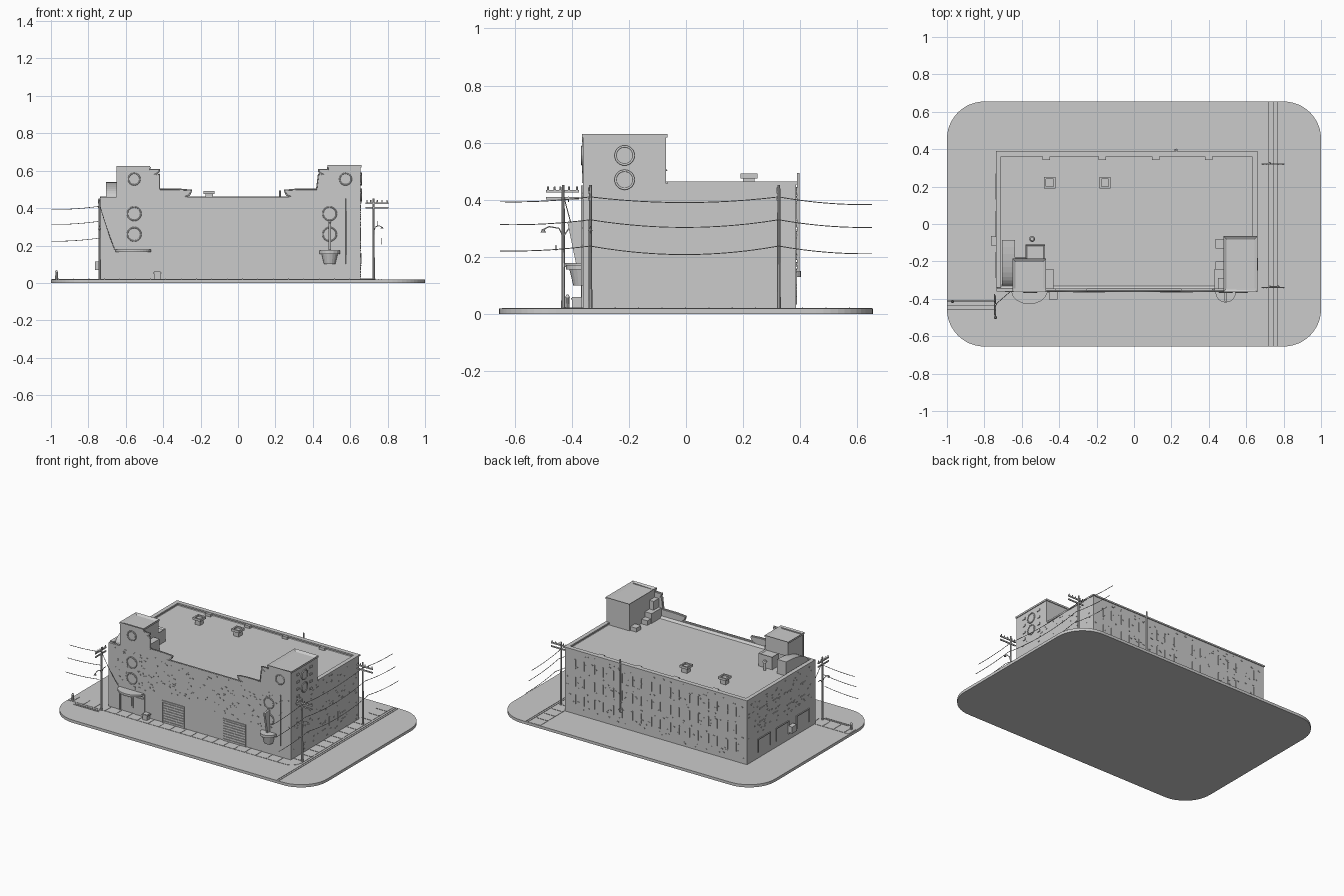
import bpy, bmesh, math, random
from mathutils import Matrix, Vector
random.seed(4)

def finish(name, bm):
    bmesh.ops.recalc_face_normals(bm, faces=bm.faces[:])
    me = bpy.data.meshes.new(name)
    bm.to_mesh(me)
    bm.free()
    ob = bpy.data.objects.new(name, me)
    bpy.context.collection.objects.link(ob)
    return ob

def boxes(name, items):
    """One mesh of boxes, each (x0, x1, y0, y1, z0, z1)."""
    bm = bmesh.new()
    for x0, x1, y0, y1, z0, z1 in items:
        m = Matrix.Translation(((x0+x1)/2, (y0+y1)/2, (z0+z1)/2)) @ Matrix.Diagonal((x1-x0, y1-y0, z1-z0, 1))
        bmesh.ops.create_cube(bm, size=1, matrix=m)
    return finish(name, bm)

def prism(name, pts, vec, rim=0, sink=0):
    """Extrude a closed outline; optionally sink its far cap inside a rim."""
    bm = bmesh.new()
    f = bm.faces.new([bm.verts.new(p) for p in pts])
    g = bmesh.ops.extrude_face_region(bm, geom=[f], use_keep_orig=True)['geom']
    bmesh.ops.translate(bm, verts=[v for v in g if isinstance(v, bmesh.types.BMVert)], vec=vec)
    bmesh.ops.recalc_face_normals(bm, faces=bm.faces[:])
    if rim:
        top = max(bm.faces, key=lambda q: q.calc_center_median().z)
        bmesh.ops.inset_region(bm, faces=[top], thickness=rim)
        bmesh.ops.translate(bm, verts=top.verts[:], vec=(0, 0, -sink))
    return finish(name, bm)

def rect(x0, x1, y0, y1, z):
    return [(x0, y0, z), (x1, y0, z), (x1, y1, z), (x0, y1, z)]

def arc(cx, cy, r, a0, a1, n=10, ry=None):
    ry = r if ry is None else ry
    return [(cx + r*math.cos(math.radians(a0+(a1-a0)*i/n)),
             cy + ry*math.sin(math.radians(a0+(a1-a0)*i/n))) for i in range(n+1)]

def rods(name, paths, r):
    cu = bpy.data.curves.new(name, 'CURVE')
    cu.dimensions, cu.bevel_depth, cu.bevel_resolution, cu.use_fill_caps = '3D', r, 1, True
    for p in paths:
        s = cu.splines.new('POLY')
        s.points.add(len(p)-1)
        for q, c in zip(s.points, p):
            q.co = (*c, 1)
    ob = bpy.data.objects.new(name, cu)
    bpy.context.collection.objects.link(ob)

def cones(name, items, n=12):
    """Upright frustums (x, y, z0, z1, bottom radius, top radius)."""
    bm = bmesh.new()
    for x, y, z0, z1, a, b in items:
        bmesh.ops.create_cone(bm, cap_ends=True, segments=n, radius1=a, radius2=b, depth=z1-z0,
                              matrix=Matrix.Translation((x, y, (z0+z1)/2)))
    return finish(name, bm)

G = 0.019
L, R, F, B = -0.735, 0.655, -0.36, 0.385

# rounded ground slab
out = []
for sx, sy, a in ((1, 1, 0), (-1, 1, 90), (-1, -1, 180), (1, -1, 270)):
    out += arc(sx*0.8, sy*0.455, 0.2, a, a+90, 12)
prism('ground_slab', [(x, y, 0) for x, y in out], (0, 0, G))

# pavement along the front and right, with slab joints
walk = [(-0.995, F+0.01), (R, F+0.01), (R, 0.652), (0.735, 0.652)]
walk += arc(0.655, -0.35, 0.08, 0, -90) + [(-0.995, -0.43)]
prism('pavement', [(x, y, G) for x, y in walk], (0, 0, 0.002))
joints = [(x-0.002, x+0.002, -0.43, F, G, 0.023) for x in [-0.96+0.082*i for i in range(20)]]
joints += [(R, 0.735, y-0.002, y+0.002, G, 0.023) for y in [-0.33+0.082*i for i in range(12)]]
boxes('pavement_joints', joints)
boxes('road_lines', [(-0.93, -0.74, y, y+0.003, G, 0.0215) for y in (-0.45, -0.463)]
      + [(x, x+0.003, -0.645, 0.645, G, 0.0215) for x in (0.75, 0.765)])

# main block with sunken roof, parapet coping
prism('main_block', rect(L, R, F+0.012, B, G), (0, 0, 0.457-G), 0.025, 0.014)
boxes('coping', [(L-0.004, R+0.004, B-0.025, B+0.006, 0.453, 0.463),
                 (L-0.004, L+0.024, F+0.02, B, 0.453, 0.463),
                 (R-0.024, R+0.004, -0.065, B, 0.453, 0.463)]
      + [(x-0.02, x+0.02, 0.342, 0.365, 0.44, 0.46) for x in (-0.47, -0.17, 0.115, 0.4)])

# stepped front wall with concave shoulders
half = [(0.47, 0.62), (0.47, 0.605)] + arc(0.445, 0.605, 0.025, 180, 270, 6)
half += [(0.42, 0.58), (0.42, 0.5), (0.32, 0.5)] + arc(0.285, 0.495, 0.035, 180, 270, 6)
left = [(-x, z) for x, z in half]
right = [(x+0.01 if z > 0.52 else x, z) for x, z in half[::-1]]
face = [(L, G), (L, 0.46), (-0.65, 0.46), (-0.65, 0.62)] + left + right + [(R, 0.625), (R, G)]
prism('front_wall', [(x, F, z) for x, z in face], (0, 0.014, 0))
path = [(x, F, z+0.001) for x, z in left + right]
rods('front_wall_trim', [path], 0.004)

# corner towers
prism('right_tower', rect(0.482, R, F+0.002, -0.07, 0.43), (0, 0, 0.195), 0.02, 0.015)
prism('right_tower_cap', rect(0.478, R+0.005, F-0.004, -0.065, 0.618), (0, 0, 0.012), 0.024, 0.011)
lt = [(-0.645, F+0.002), (-0.475, F+0.002), (-0.475, -0.11), (-0.58, -0.11), (-0.58, -0.18), (-0.645, -0.18)]
prism('left_tower_base', [(x, y, 0.43) for x, y in lt], (0, 0, 0.1), 0.012, 0.008)
prism('left_tower', rect(-0.645, -0.475, F+0.002, -0.19, 0.43), (0, 0, 0.185), 0.02, 0.015)
prism('left_tower_cap', rect(-0.65, -0.47, F-0.004, -0.185, 0.612), (0, 0, 0.012), 0.024, 0.011)
boxes('tower_steps', [(0.43, 0.482, F+0.01, -0.24, 0.44, 0.51), (0.45, 0.482, F+0.01, -0.29, 0.5, 0.57),
                      (-0.475, -0.43, F+0.01, -0.24, 0.44, 0.52)])
# curved lean-to beside the left tower
ramp = arc(-0.085, 0.45, 0.245, 180, 90, 10, 0.09) + [(-0.085, 0.43), (-0.33, 0.43)]
prism('curved_lean_to', [(-0.705, y, z) for y, z in ramp], (0.07, 0, 0))

# roof vents and small roof gear
boxes('roof_vents', [v for x in (-0.45, -0.155) for v in
      ((x-0.02, x+0.02, 0.2, 0.24, 0.44, 0.475), (x-0.03, x+0.03, 0.19, 0.25, 0.475, 0.481),
       (x-0.03, x+0.03, 0.19, 0.2, 0.48, 0.491), (x-0.03, x+0.03, 0.24, 0.25, 0.48, 0.491),
       (x-0.03, x-0.02, 0.19, 0.25, 0.48, 0.491), (x+0.02, x+0.03, 0.19, 0.25, 0.48, 0.491))])
boxes('air_units', [(0.435, 0.48, -0.13, -0.08, 0.44, 0.47), (L-0.03, L, -0.115, -0.065, 0.07, 0.115),
                    (0.435, 0.48, -0.24, -0.2, 0.44, 0.475)])
cones('roof_pipe', [(-0.545, -0.08, 0.44, 0.5, 0.009, 0.009), (-0.545, -0.08, 0.5, 0.508, 0.016, 0.01)])
rods('back_mast', [[(0.225, B+0.008, 0.14), (0.225, B+0.008, 0.494)]], 0.005)
cones('mast_box', [(0.225, B+0.008, 0.13, 0.15, 0.01, 0.01)], 8)

# round windows on the front and the right tower side
def round_window(name, c, r, axis):
    rot = Matrix.Rotation(math.radians(90), 4, 'X' if axis == 'y' else 'Y')
    bm = bmesh.new()
    bmesh.ops.create_cone(bm, cap_ends=True, segments=24, radius1=r, radius2=r, depth=0.008,
                          matrix=Matrix.Translation(c) @ rot)
    finish(name, bm)
    u = Vector((1, 0, 0)) if axis == 'y' else Vector((0, 1, 0))
    d = Vector((0, -0.004, 0)) if axis == 'y' else Vector((0.004, 0, 0))
    rods(name + '_rim', [[Vector(c) + d + u*r*math.cos(i*math.pi/12) + Vector((0, 0, r*math.sin(i*math.pi/12)))
                          for i in range(25)]], 0.004)
for i, (x, z) in enumerate([(-0.555, 0.555), (-0.555, 0.37), (-0.555, 0.26), (0.575, 0.555), (0.49, 0.37), (0.49, 0.26)]):
    round_window(f'front_round_window_{i}', (x, F, z), 0.031 if z > 0.5 else 0.036, 'y')
for i, z in enumerate((0.555, 0.47)):
    round_window(f'side_round_window_{i}', (R, -0.215, z), 0.032, 'x')
boxes('tower_slots', [(R, R+0.005, y-0.012, y+0.012, z, z+0.014) for y in (-0.285, -0.145)
                      for z in (0.575, 0.525, 0.475, 0.425)])

# shutters, entrance and their frames
front = []
for a, b in ((-0.325, -0.155), (0.14, 0.315)):
    front += [(a, a+0.006, F-0.006, F, G, 0.17), (b-0.006, b, F-0.006, F, G, 0.17), (a, b, F-0.006, F, 0.162, 0.172)]
    front += [(a+0.006, b-0.006, F-0.004, F, z, z+0.014) for z in [G+0.0178*i for i in range(8)]]
boxes('roller_shutters', front)
boxes('entrance', [(-0.65, -0.642, F-0.008, F, G, 0.175), (-0.465, -0.457, F-0.008, F, G, 0.175),
                   (-0.65, -0.457, F-0.008, F, 0.155, 0.175), (-0.535, -0.465, F-0.005, F, G, 0.14),
                   (-0.63, -0.545, F-0.005, F, 0.06, 0.14), (-0.62, -0.555, F-0.007, F, 0.07, 0.13)])
prism('entrance_canopy', [(x, y, 0.165) for x, y in arc(-0.56, F, 0.095, 180, 360, 16, 0.068)], (0, 0, 0.014))
boxes('street_boxes', [(-0.45, -0.415, -0.4, -0.365, G, 0.06), (-0.455, -0.41, -0.403, -0.363, 0.05, 0.056)])

# bell-shaped bracket and blade sign on the right corner
cones('bracket_bell', [(0.49, F-0.005, 0.1, 0.155, 0.03, 0.043), (0.49, F-0.005, 0.155, 0.172, 0.055, 0.055)], 16)
blade = [(-0.36, 0.175), (-0.385, 0.175), (-0.415, 0.32), (-0.36, 0.325)]
prism('blade_sign', [(0.484, y, z) for y, z in blade], (0.012, 0, 0))
rods('downpipe', [[(0.58, F-0.004, 0.1), (0.58, F-0.004, 0.45)]], 0.004)

# flush windows and pilaster strips on back and sides
trim = []
for i in range(9):
    x = -0.62 + 0.145*i
    for z in (0.09, 0.21, 0.33):
        trim += [(x-0.035, x-0.031, B, B+0.004, z, z+0.065), (x+0.031, x+0.035, B, B+0.004, z, z+0.065)]
boxes('back_window_jambs', trim)
side = []
for y in (-0.22, 0.0, 0.2):
    side += [(L-0.005, L, y-0.07, y-0.064, 0.06, 0.15), (L-0.005, L, y+0.064, y+0.07, 0.06, 0.15),
             (L-0.005, L, y-0.07, y+0.07, 0.145, 0.152)]
side += [(L-0.004, L, y, y+0.05, z, z+0.006) for y in (-0.25, -0.1, 0.05, 0.2) for z in (0.26, 0.35)]
side += [(R, R+0.004, y, y+0.035, z, z+0.005) for y in (-0.02, 0.2) for z in (0.09, 0.135)]
side += [(R, R+0.004, y, y+0.005, 0.1, 0.16) for y in (0.055, 0.15)]
boxes('side_window_trim', side)

# scattered proud bricks
bricks = []
def spot(a, b, c, d):
    return random.uniform(a, b), random.uniform(c, d), random.choice((0.006, 0.01, 0.014))
for _ in range(190):
    x, z, w = spot(L+0.02, R-0.02, 0.19, 0.445)
    bricks.append((x, x+w, F-0.003, F, z, z+0.006))
    x, z, w = spot(L+0.02, R-0.02, 0.03, 0.44)
    bricks.append((x, x+w, B, B+0.003, z, z+0.006))
for _ in range(90):
    y, z, w = spot(F+0.02, B-0.02, 0.03, 0.44)
    bricks.append((R, R+0.003, y, y+w, z, z+0.006))
    y, z, w = spot(F+0.02, B-0.02, 0.17, 0.44)
    bricks.append((L-0.003, L, y, y+w, z, z+0.006))
boxes('proud_bricks', bricks)

# utility poles, cross arms, insulators, lamps
cones('utility_poles', [(x, y, G, 0.452, 0.007, 0.005) for x, y in ((-0.74, -0.43), (0.725, -0.335), (0.725, 0.325))], 10)
arms, pins = [], []
for y in (-0.335, 0.325):
    arms += [(0.682, 0.805, y-0.008, y-0.002, z, z+0.009) for z in (0.422, 0.397)]
    pins += [(x, y-0.005, 0.43, 0.442, 0.004, 0.003) for x in (0.69, 0.71, 0.745, 0.77, 0.797)]
arms += [(-0.748, -0.742, -0.49, -0.375, z, z+0.009) for z in (0.425, 0.4)]
pins += [(-0.745, y, 0.434, 0.446, 0.004, 0.003) for y in (-0.483, -0.46, -0.44, -0.41, -0.382)]
boxes('cross_arms', arms)
cones('insulators', pins, 8)
rods('lamp_arms', [[(0.725, -0.335, 0.27), (0.735, -0.335, 0.3), (0.755, -0.335, 0.306), (0.77, -0.335, 0.298)],
                   [(-0.74, -0.43, 0.27), (-0.74, -0.445, 0.3), (-0.74, -0.48, 0.306), (-0.74, -0.5, 0.295)],
                   [(-0.74, -0.43, 0.27), (-0.74, -0.41, 0.3), (-0.74, -0.385, 0.3)]], 0.0025)
cones('lamp_heads', [(0.77, -0.335, 0.29, 0.3, 0.008, 0.004), (-0.74, -0.5, 0.286, 0.298, 0.009, 0.004)], 8)

# sagging wires
def sag(a, b, d, n=12):
    a, b = Vector(a), Vector(b)
    return [a.lerp(b, i/n) - Vector((0, 0, 4*d*(i/n)*(1-i/n))) for i in range(n+1)]
wires = []
for x, z, d in ((0.72, 0.41, 0.02), (0.745, 0.33, 0.027), (0.768, 0.238, 0.03)):
    wires += [sag((x, -0.335, z), (x, 0.325, z), d), sag((x, 0.325, z), (x, 0.652, z-0.027), 0.008),
              sag((x, -0.335, z), (x, -0.652, z-0.017), 0.006)]
for y, z in ((-0.412, 0.41), (-0.435, 0.33), (-0.455, 0.24)):
    wires.append(sag((-0.74, y, z), (-0.997, y, z-0.017), 0.005))
wires.append(sag((-0.74, -0.43, 0.42), (-0.66, F, 0.18), 0.01))
rods('wires', wires, 0.0018)

# street hydrant
cones('hydrant', [(-0.97, -0.415, G, 0.058, 0.008, 0.007), (-0.97, -0.415, 0.058, 0.068, 0.009, 0.003)], 10)
